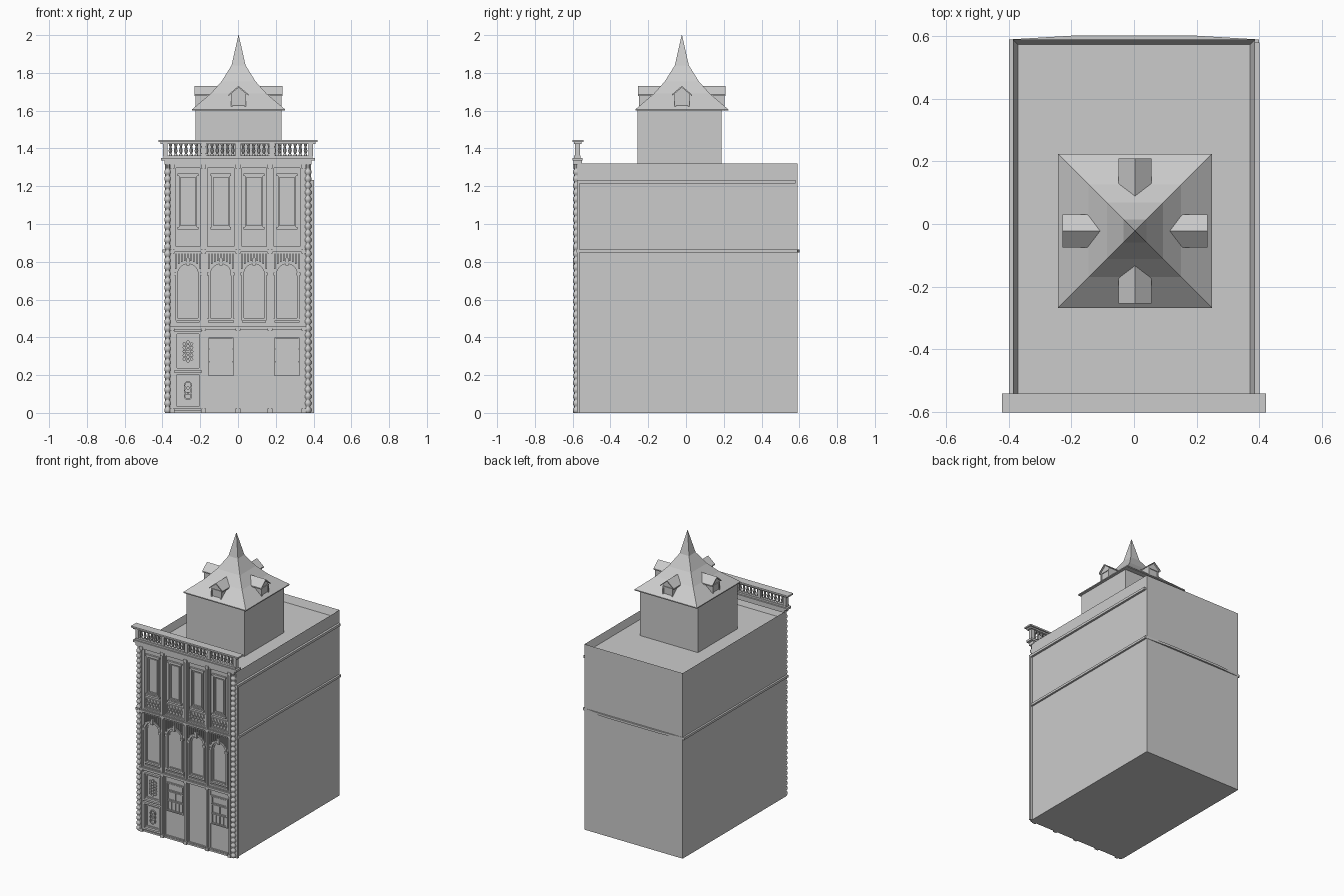
import bpy, bmesh, math
from mathutils import Matrix, Vector

if "Cube" in bpy.data.objects:
    bpy.data.objects.remove(bpy.data.objects["Cube"])


def finish(name, bm, smooth=False):
    bmesh.ops.recalc_face_normals(bm, faces=bm.faces)
    me = bpy.data.meshes.new(name)
    bm.to_mesh(me)
    bm.free()
    ob = bpy.data.objects.new(name, me)
    bpy.context.collection.objects.link(ob)
    if smooth:
        bpy.context.view_layer.objects.active = ob
        ob.select_set(True)
        bpy.ops.object.shade_smooth_by_angle(angle=math.radians(40))
        ob.select_set(False)
    return ob


def box(bm, x0, x1, y0, y1, z0, z1):
    m = Matrix.Translation(((x0 + x1) / 2, (y0 + y1) / 2, (z0 + z1) / 2))
    return bmesh.ops.create_cube(bm, size=1, matrix=m @ Matrix.Diagonal((x1 - x0, y1 - y0, z1 - z0, 1)))


def loft(bm, loops, close=True):
    rows = [[bm.verts.new(p) for p in lp] for lp in loops]
    n = len(rows[0])
    for a, b in zip(rows, rows[1:]):
        for i in range(n):
            bm.faces.new((a[i], a[(i + 1) % n], b[(i + 1) % n], b[i]))
    if close:
        bm.faces.new(rows[0])
        bm.faces.new(rows[-1])


def prism_y(bm, pts, y0, y1):
    loft(bm, [[(x, y, z) for x, z in pts] for y in (y0, y1)])


def ring(bm, outer, inner, y0, y1):
    # hollow frame in the facade plane, y0 is the front
    loops = [[(x, y, z) for x, z in pts] for pts, y in
             ((outer, y1), (outer, y0), (inner, y0), (inner, y1))]
    loft(bm, loops, False)


def rect(x0, x1, z0, z1):
    return [(x0, z0), (x1, z0), (x1, z1), (x0, z1)]


def frame(bm, x0, x1, z0, z1, w=0.01, y0=-0.588, y1=-0.57):
    ring(bm, rect(x0, x1, z0, z1), rect(x0 + w, x1 - w, z0 + w, z1 - w), y0, y1)


def arch(cx, r, z0, zs, n=10):
    top = [(cx + r * math.cos(math.pi * i / n), zs + r * math.sin(math.pi * i / n)) for i in range(n + 1)]
    return [(cx - r, z0), (cx + r, z0)] + top


def lathe(bm, x, y, prof, n=8):
    loft(bm, [[(x + r * math.cos(2 * math.pi * i / n), y + r * math.sin(2 * math.pi * i / n), z)
               for i in range(n)] for r, z in prof])


# main block with sunken roof
bm = bmesh.new()
box(bm, -0.387, 0.387, -0.575, 0.59, 0, 1.32)
top = max(bm.faces, key=lambda f: f.calc_center_median().z)
bmesh.ops.inset_region(bm, faces=[top], thickness=0.023)
for v in top.verts:
    v.co.z = 1.27
finish("main_block", bm)

# string course, bowed at the back
bm = bmesh.new()
plan = [(-0.4, -0.58), (0.4, -0.58), (0.4, 0.59), (0.2, 0.602), (-0.2, 0.602), (-0.4, 0.59)]
loft(bm, [[(x, y, z) for x, y in plan] for z in (0.848, 0.864)])
finish("string_course", bm)

# moulding on the right wall
bm = bmesh.new()
box(bm, 0.38, 0.402, -0.578, -0.565, 0, 1.215)
box(bm, 0.38, 0.402, -0.578, 0.58, 1.215, 1.232)
finish("side_moulding", bm)

# tower
bm = bmesh.new()
box(bm, -0.226, 0.23, -0.257, 0.188, 1.26, 1.605)
finish("tower", bm)

# flared spire roof
CX, CY = 0.003, -0.022
bm = bmesh.new()
prof = [(0.246, 1.6), (0.246, 1.607), (0.148, 1.69), (0.09, 1.755), (0.037, 1.84), (0.001, 2.0)]
loft(bm, [[(CX + sx * r, CY + sy * r, z) for sx, sy in ((-1, -1), (1, -1), (1, 1), (-1, 1))] for r, z in prof])
finish("spire_roof", bm)

# four dormers
for k in range(4):
    bm = bmesh.new()
    prism_y(bm, [(-0.04, 1.615), (0.04, 1.615), (0.04, 1.69), (0, 1.722), (-0.04, 1.69)], -0.222, -0.08)
    prism_y(bm, [(-0.053, 1.678), (0, 1.722), (0.053, 1.678), (0.053, 1.686), (0, 1.731), (-0.053, 1.686)],
            -0.232, -0.08)
    frame(bm, -0.04, 0.04, 1.615, 1.68, 0.008, -0.227, -0.22)
    bmesh.ops.transform(bm, matrix=Matrix.Translation((CX, CY, 0)) @ Matrix.Rotation(k * math.pi / 2, 4, 'Z'),
                        verts=bm.verts)
    finish("dormer_%d" % k, bm)

# beaded corner columns
bm = bmesh.new()
for x in (-0.372, 0.37):
    prof, z = [(0.012, 0.0)], 0.0
    while z < 1.28:
        prof += [(0.018, z + 0.008), (0.018, z + 0.022), (0.011, z + 0.03), (0.011, z + 0.036)]
        z += 0.036
    lathe(bm, x, -0.58, prof + [(0.011, 1.32)])
finish("corner_columns", bm, True)

# bay dividers
EDGES = [-0.348, -0.182, 0.0, 0.17, 0.348]
bm = bmesh.new()
for x in EDGES:
    for z0, z1 in ((0, 0.44), (0.46, 0.85), (0.86, 1.32)):
        box(bm, x - 0.011, x + 0.011, -0.588, -0.57, z0, z1)
        box(bm, x - 0.005, x + 0.005, -0.594, -0.57, z0, z1)
    for z in (0.0, 0.435, 0.845, 1.295):
        box(bm, x - 0.013, x + 0.013, -0.598, -0.57, z, z + 0.022)
finish("bay_dividers", bm)

# floor ledges and cornice
bm = bmesh.new()
for z, h, d in ((0.438, 0.008, 0.59), (0.446, 0.012, 0.597), (0.458, 0.006, 0.588), (0.845, 0.008, 0.588),
                (0.853, 0.012, 0.596), (0.865, 0.006, 0.59), (1.3, 0.014, 0.588)):
    box(bm, -0.36, 0.36, -d, -0.57, z, z + h)
box(bm, -0.36, 0.36, -0.586, -0.57, 0, 0.012)
finish("floor_ledges", bm)
bm = bmesh.new()
for x, y0, y1, z0, z1 in ((0.39, -0.595, -0.55, 1.314, 1.335), (0.408, -0.6, -0.547, 1.335, 1.35),
                          (0.395, -0.592, -0.558, 1.35, 1.362)):
    box(bm, -x, x, y0, y1, z0, z1)
finish("cornice", bm)

# balustrade
bm = bmesh.new()
box(bm, -0.41, 0.41, -0.594, -0.552, 1.424, 1.434)
box(bm, -0.422, 0.422, -0.602, -0.542, 1.434, 1.445)
for x in (-0.385, -0.182, 0.0, 0.18, 0.385):
    box(bm, x - 0.012, x + 0.012, -0.587, -0.56, 1.36, 1.426)
finish("balustrade_rail", bm)
bm = bmesh.new()
for i in range(29):
    lathe(bm, -0.385 + 0.77 * i / 28, -0.574, [(0.009, 1.36), (0.009, 1.367), (0.005, 1.372), (0.01, 1.387),
          (0.005, 1.41), (0.009, 1.418), (0.009, 1.426)])
finish("balusters", bm, True)

# facade panels and windows, bay by bay
panels, arches, tracery = bmesh.new(), bmesh.new(), bmesh.new()
for k, (a, b) in enumerate(zip(EDGES, EDGES[1:])):
    a, b = a + 0.011, b - 0.011
    c = (a + b) / 2
    # ground floor
    if k == 0:
        for z0, z1 in ((0.02, 0.215), (0.225, 0.43)):
            frame(panels, a, b, z0, z1, 0.013, -0.594)
            frame(panels, a + 0.02, b - 0.02, z0 + 0.022, z1 - 0.022, 0.005, -0.582)
        for j in range(3):  # lower rings
            pts = [[(c + r * math.cos(t * math.pi / 6), 0.09 + 0.028 * j + r * math.sin(t * math.pi / 6))
                    for t in range(12)] for r in (0.022, 0.015)]
            ring(tracery, pts[0], pts[1], -0.585, -0.57)
        for i in range(3):  # upper honeycomb studs
            for j in range(5 + i % 2):
                x, z = c + (i - 1) * 0.019, 0.285 + j * 0.02 - (i % 2) * 0.01
                prism_y(tracery, [(x + 0.01 * math.cos(t * math.pi / 3), z + 0.01 * math.sin(t * math.pi / 3))
                                  for t in range(6)], -0.584, -0.57)
    else:
        frame(panels, a, b, 0.012, 0.438, 0.008, -0.582)
    if k in (1, 3):
        frame(panels, c - 0.066, c + 0.066, 0.195, 0.4, 0.007, -0.584)
        for n, z0, z1 in ((1, 0.342, 0.39), (2, 0.275, 0.335), (4, 0.203, 0.268)):
            w = 0.118 / n
            for i in range(n):
                frame(tracery, c - 0.059 + i * w, c - 0.059 + (i + 1) * w, z0, z1, 0.004, -0.581)
    # arched middle floor
    frame(panels, a, b, 0.464, 0.845, 0.008, -0.582)
    frame(panels, a + 0.008, b - 0.008, 0.472, 0.5, 0.006, -0.586)
    ring(arches, arch(c, 0.066, 0.49, 0.735), arch(c, 0.054, 0.502, 0.735), -0.59, -0.57)
    ring(arches, arch(c, 0.049, 0.507, 0.735), arch(c, 0.044, 0.512, 0.735), -0.58, -0.57)
    curve = arch(c, 0.066, 0.7, 0.735)[2:]
    prism_y(arches, [(a, 0.735), (a, 0.845), (b, 0.845), (b, 0.735)] + curve, -0.583, -0.57)
    for i in range(9):  # hanging brackets over the arch
        x = c - 0.064 + i * 0.016
        drop = 0.735 + math.sqrt(max(0, 0.068 ** 2 - (x - c) ** 2)) + 0.004
        box(tracery, x - 0.004, x + 0.004, -0.594, -0.57, drop, 0.845)
    box(tracery, c - 0.008, c + 0.008, -0.597, -0.57, 0.78, 0.82)
    for s in (-1, 1):  # capitals at the springing
        box(tracery, c + s * 0.062 - 0.01, c + s * 0.062 + 0.01, -0.595, -0.57, 0.727, 0.743)
    # top floor
    frame(panels, a, b, 0.871, 1.305, 0.009, -0.585)
    frame(panels, a + 0.012, b - 0.012, 0.885, 0.955, 0.005, -0.582)
    frame(panels, c - 0.048, c + 0.048, 0.985, 1.255, 0.008, -0.584)
    frame(panels, c - 0.034, c + 0.034, 1.0, 1.24, 0.004, -0.58)
    box(panels, c - 0.055, c + 0.055, -0.588, -0.57, 0.972, 0.985)
    box(panels, c - 0.055, c + 0.055, -0.588, -0.57, 1.255, 1.267)
    for i in range(5):  # diamond tiles
        x = c + (i - 2) * 0.024
        ring(tracery, [(x - 0.012, 0.92), (x, 0.893), (x + 0.012, 0.92), (x, 0.947)],
             [(x - 0.007, 0.92), (x, 0.904), (x + 0.007, 0.92), (x, 0.936)], -0.582, -0.57)
finish("facade_panels", panels)
finish("arched_windows", arches)
finish("facade_tracery", tracery)
